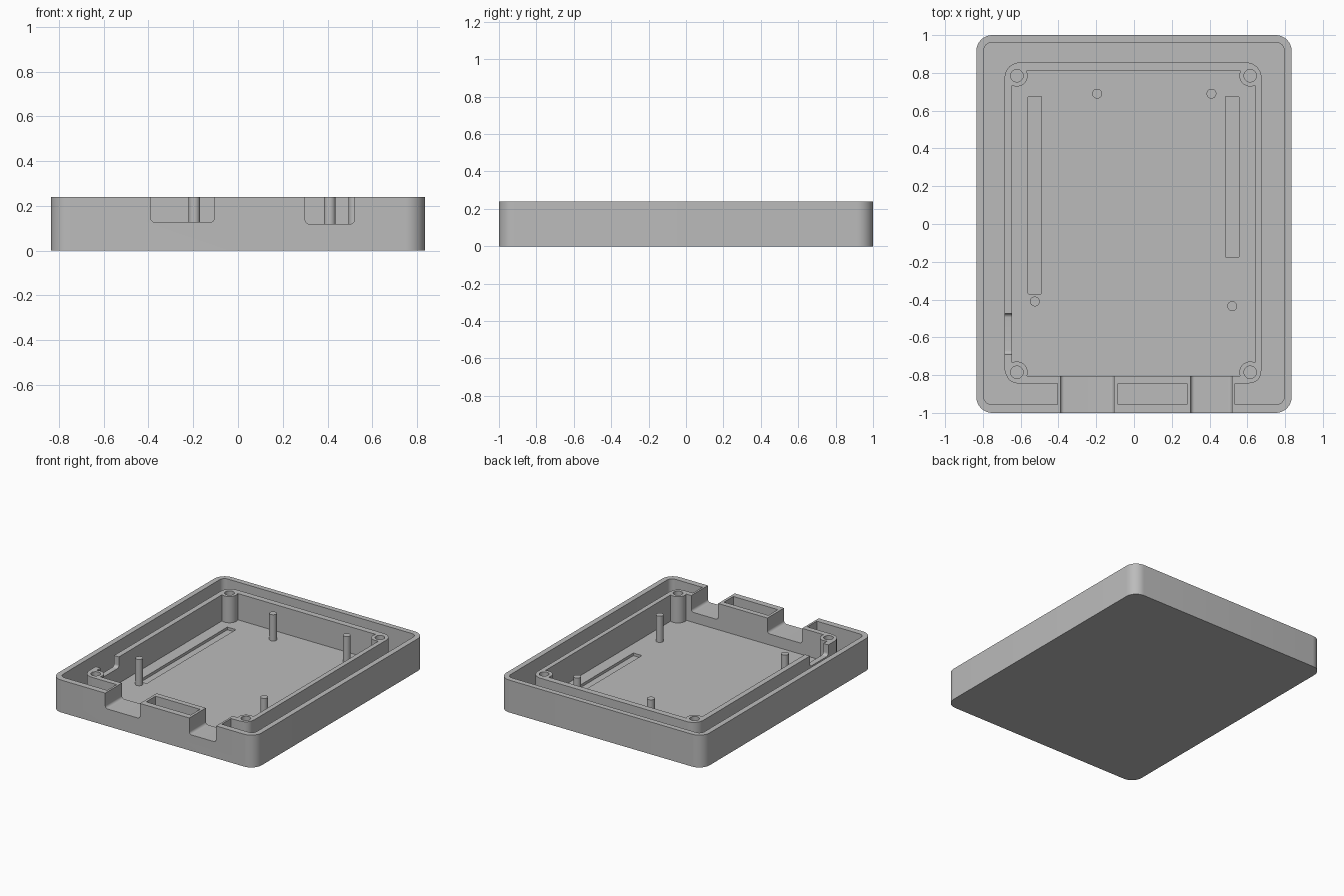
import bpy, bmesh, math

if "Cube" in bpy.data.objects:
    bpy.data.objects.remove(bpy.data.objects["Cube"])

H = 0.24        # rim height
FLOOR = 0.045   # floor thickness
OVER = 0.32     # parts are built too tall, then trimmed flat at H

grey = bpy.data.materials.new("plain_grey")
grey.diffuse_color = (0.5, 0.5, 0.5, 1)
grey.use_nodes = True
grey.node_tree.nodes["Principled BSDF"].inputs["Base Color"].default_value = grey.diffuse_color


def rounded(name, u0, u1, v0, v1, r, w0, w1, axis="z"):
    """Rounded rectangle in (u, v), extruded from w0 to w1 along the axis."""
    pts = []
    corners = [(u1 - r, v1 - r), (u0 + r, v1 - r), (u0 + r, v0 + r), (u1 - r, v0 + r)]
    steps = 10 if r > 0.001 else 0
    for q, (cu, cv) in enumerate(corners):
        if steps == 0:
            pts.append((cu + (r if q in (0, 3) else -r), cv + (r if q < 2 else -r)))
        for i in range(steps + 1 if steps else 0):
            a = math.pi / 2 * (q + i / steps)
            pts.append((cu + r * math.cos(a), cv + r * math.sin(a)))
    place = {"z": lambda u, v, w: (u, v, w),
             "y": lambda u, v, w: (u, w, v),
             "x": lambda u, v, w: (w, u, v)}[axis]
    bm = bmesh.new()
    low = [bm.verts.new(place(u, v, w0)) for u, v in pts]
    high = [bm.verts.new(place(u, v, w1)) for u, v in pts]
    bm.faces.new(low)
    bm.faces.new(high)
    n = len(pts)
    for i in range(n):
        j = (i + 1) % n
        bm.faces.new((low[i], low[j], high[j], high[i]))
    bmesh.ops.recalc_face_normals(bm, faces=bm.faces)
    me = bpy.data.meshes.new(name)
    bm.to_mesh(me)
    bm.free()
    ob = bpy.data.objects.new(name, me)
    bpy.context.collection.objects.link(ob)
    me.materials.append(grey)
    return ob


def cylinder(name, x, y, r, z0, z1):
    bpy.ops.mesh.primitive_cylinder_add(vertices=32, radius=r, depth=z1 - z0,
                                        location=(x, y, (z0 + z1) / 2))
    ob = bpy.context.object
    ob.name = name
    ob.data.materials.append(grey)
    return ob


def combine(base, tool, op):
    """Boolean the tool into the base and delete the tool."""
    m = base.modifiers.new("bool", "BOOLEAN")
    m.operation, m.solver, m.object = op, "EXACT", tool
    bpy.context.view_layer.update()
    bpy.context.view_layer.objects.active = base
    bpy.ops.object.modifier_apply(modifier=m.name)
    bpy.data.objects.remove(tool)


def cut(base, tool):
    combine(base, tool, "DIFFERENCE")


def add(base, tool):
    combine(base, tool, "UNION")


def smooth(ob):
    bpy.ops.object.select_all(action="DESELECT")
    ob.select_set(True)
    bpy.context.view_layer.objects.active = ob
    bpy.ops.object.shade_smooth_by_angle(angle=math.radians(30))


# Outer tray
case = rounded("case_tray", -0.835, 0.835, -1, 1, 0.085, 0, OVER)
cut(case, rounded("cavity", -0.795, 0.795, -0.955, 0.96, 0.04, FLOOR, 0.5))

# Inner wall, separated from the rim by a channel
wall = rounded("inner_wall", -0.685, 0.675, -0.845, 0.855, 0.08, 0.02, OVER)
cut(wall, rounded("inner_cavity", -0.645, 0.64, -0.805, 0.81, 0.0, 0.01, 0.5))
add(case, wall)

# Solid blocks bridging the channel around the front openings
for u0, u1 in ((-0.405, -0.085), (0.28, 0.535)):
    add(case, rounded("block", u0, u1, -0.98, -0.825, 0, 0.02, OVER))

# Corner screw bosses
screws = [(x, y) for x in (-0.62, 0.615) for y in (-0.785, 0.785)]
for x, y in screws:
    add(case, cylinder("boss", x, y, 0.057, 0.02, OVER))

# Trim everything flat at rim height
cut(case, rounded("trim", -1.2, 1.2, -1.2, 1.2, 0, H, 0.6))

# Screw holes
for x, y in screws:
    cut(case, cylinder("hole", x, y, 0.033, 0.06, 0.4))

# Front openings and the left notch in the inner wall
cut(case, rounded("opening", -0.39, -0.105, 0.127, 0.5, 0.02, -1.1, -0.75, "y"))
cut(case, rounded("opening", 0.3, 0.52, 0.119, 0.5, 0.02, -1.1, -0.75, "y"))
cut(case, rounded("notch", -0.69, -0.475, 0.16, 0.5, 0.02, -0.74, -0.6, "x"))

# Shallow slots in the floor
for u0, u1, v0 in ((-0.56, -0.49, -0.37), (0.485, 0.555, -0.175)):
    cut(case, rounded("slot", u0, u1, v0, 0.675, 0.003, 0.025, 0.1))
smooth(case)

# Support posts
for i, (x, y) in enumerate(((-0.195, 0.69), (0.41, 0.69), (-0.525, -0.41), (0.52, -0.435))):
    smooth(cylinder(f"support_post_{i + 1}", x, y, 0.026, 0.04, H))
